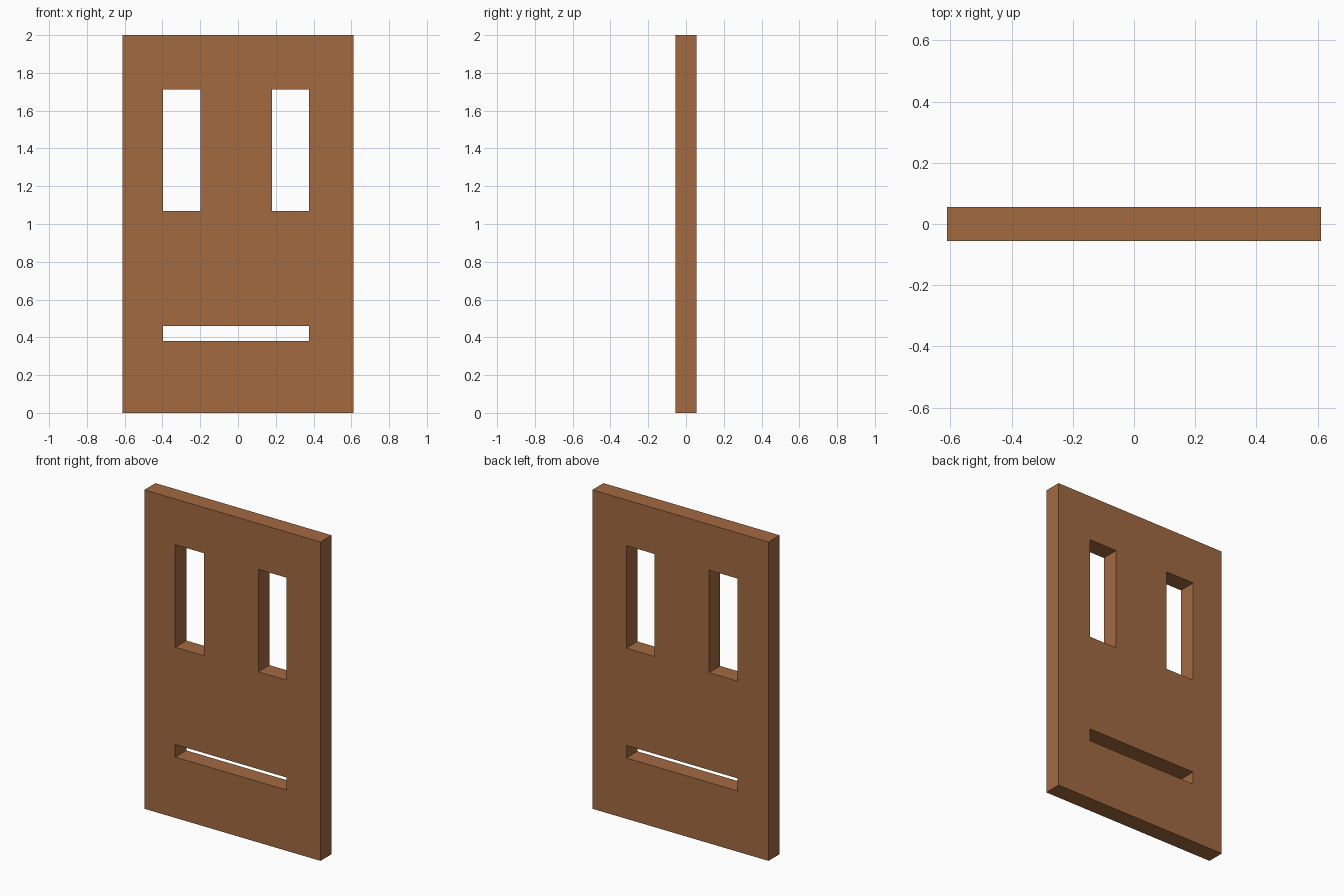
import bpy

if "Cube" in bpy.data.objects:
    bpy.data.objects.remove(bpy.data.objects["Cube"])

T = 0.055  # half thickness of the board


def box(name, x0, x1, y0, y1, z0, z1):
    bpy.ops.mesh.primitive_cube_add(size=1)
    ob = bpy.context.object
    ob.name = name
    for v in ob.data.vertices:
        v.co = (x1 if v.co.x > 0 else x0,
                y1 if v.co.y > 0 else y0,
                z1 if v.co.z > 0 else z0)
    return ob


wood = bpy.data.materials.new("brown wood")
wood.diffuse_color = (0.361, 0.144, 0.0513, 1)
wood.use_nodes = True
wood.node_tree.nodes["Principled BSDF"].inputs["Base Color"].default_value = wood.diffuse_color

# Upright board
board = box("board", -0.611, 0.611, -T, T, 0, 2)
board.data.materials.append(wood)

# Through openings: two tall windows and a long low slot (x0, x1, z0, z1)
openings = {
    "left_window": (-0.397, -0.198, 1.07, 1.713),
    "right_window": (0.18, 0.376, 1.07, 1.713),
    "low_slot": (-0.397, 0.376, 0.381, 0.46),
}
for name, (x0, x1, z0, z1) in openings.items():
    cutter = box(name + "_cutter", x0, x1, -0.2, 0.2, z0, z1)
    cutter.hide_render = True
    mod = board.modifiers.new(name, 'BOOLEAN')
    mod.operation = 'DIFFERENCE'
    mod.solver = 'EXACT'
    mod.object = cutter
    bpy.context.view_layer.objects.active = board
    bpy.ops.object.modifier_apply(modifier=mod.name)
    bpy.data.objects.remove(cutter)
